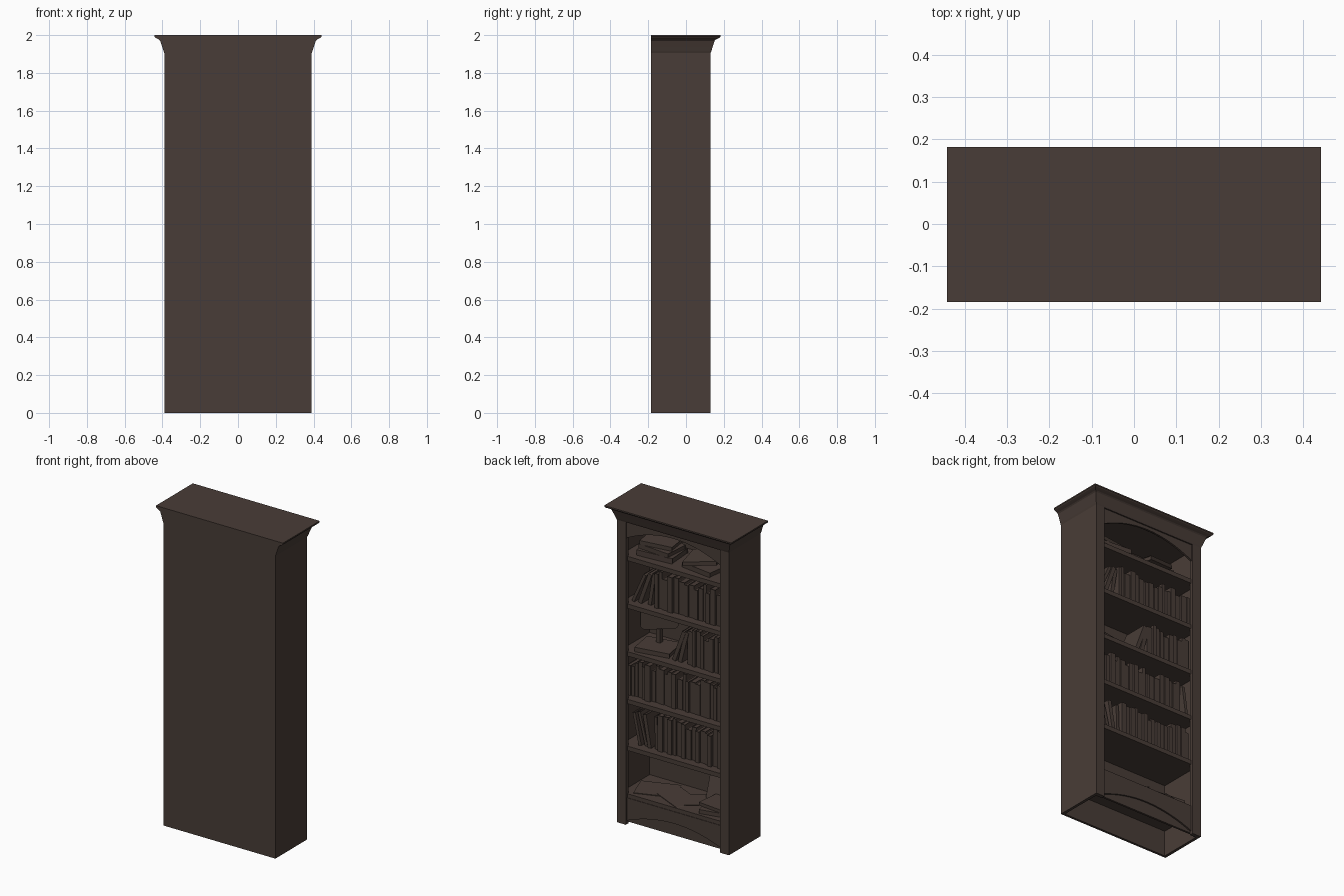
import bpy, bmesh, math, random
from mathutils import Matrix, Vector

if "Cube" in bpy.data.objects:
    bpy.data.objects.remove(bpy.data.objects["Cube"])

random.seed(4)
wood = bpy.data.materials.new("dark brown wood")
wood.diffuse_color = (0.066, 0.046, 0.038, 1)
wood.use_nodes = True
wood.node_tree.nodes["Principled BSDF"].inputs["Base Color"].default_value = wood.diffuse_color

W, BACK, FRONT = 0.39, -0.185, 0.13      # half width, closed side, open side
SHELVES = [0.19, 0.49, 0.785, 1.085, 1.385, 1.685]


def finish(bm, name):
    bmesh.ops.recalc_face_normals(bm, faces=bm.faces[:])
    me = bpy.data.meshes.new(name)
    bm.to_mesh(me)
    bm.free()
    me.materials.append(wood)
    ob = bpy.data.objects.new(name, me)
    bpy.context.collection.objects.link(ob)
    return ob


def box(name, x0, x1, y0, y1, z0, z1):
    bm = bmesh.new()
    m = Matrix.Translation(((x0 + x1) / 2, (y0 + y1) / 2, (z0 + z1) / 2))
    bmesh.ops.create_cube(bm, size=1, matrix=m @ Matrix.Diagonal((x1 - x0, y1 - y0, z1 - z0, 1)))
    return finish(bm, name)


def slab(name, pts, y0, y1):
    """Extrude an x-z outline from y0 to y1."""
    bm = bmesh.new()
    f = bm.faces.new([bm.verts.new((x, y0, z)) for x, z in pts])
    ext = bmesh.ops.extrude_face_region(bm, geom=[f])
    vs = [v for v in ext["geom"] if isinstance(v, bmesh.types.BMVert)]
    bmesh.ops.translate(bm, verts=vs, vec=(0, y1 - y0, 0))
    return finish(bm, name)


def arch(half, z_end, z_mid, z_top, n=16):
    """Outline of a rail with an arched lower edge."""
    low = []
    for i in range(n + 1):
        t = -1 + 2 * i / n
        low.append((half * t, z_end + (z_mid - z_end) * (1 - t * t)))
    return low + [(half, z_top), (-half, z_top)]


# --- carcass ---
box("back_panel", -W, W, BACK, BACK + 0.015, 0, 1.91)
for s, side in ((1, "right"), (-1, "left")):
    a, b = sorted((s * W, s * (W - 0.018)))
    box(side + "_wall", a, b, BACK, FRONT, 0, 1.91)
    a, b = sorted((s * W, s * (W - 0.062)))
    box(side + "_stile", a, b, FRONT - 0.025, FRONT, 0, 1.91)
for i, z in enumerate(SHELVES):
    box("shelf_%d" % (i + 1), -0.373, 0.373, BACK + 0.01, FRONT - 0.015, z - 0.028, z)

# --- arched top rail and base ---
slab("top_valance", arch(0.335, 1.80, 1.885, 1.91), FRONT - 0.02, FRONT - 0.008)
slab("inner_valance", arch(0.335, 1.835, 1.895, 1.91), FRONT - 0.035, FRONT - 0.02)
box("base_panel", -0.335, 0.335, FRONT - 0.035, FRONT - 0.022, 0.012, 0.18)
slab("base_apron", arch(0.335, 0.02, 0.09, 0.165), FRONT - 0.025, FRONT - 0.012)

# --- crown moulding, flush at the closed side ---
bm = bmesh.new()
profile = [(0, 1.905), (0.004, 1.915), (0.012, 1.94), (0.022, 1.97), (0.028, 1.976),
           (0.036, 1.98), (0.047, 1.986), (0.052, 1.992), (0.052, 2.0)]
rings = []
for o, z in profile:
    rings.append([bm.verts.new(p) for p in (
        (-W - o, BACK, z), (W + o, BACK, z), (W + o, FRONT + o, z), (-W - o, FRONT + o, z))])
for r, q in zip(rings, rings[1:]):
    for i in range(4):
        j = (i + 1) % 4
        bm.faces.new((r[i], r[j], q[j], q[i]))
bm.faces.new(rings[0])
bm.faces.new(rings[-1])
finish(bm, "crown")


# --- books ---
def book(bm, m, th, depth, h):
    """Upright book: spine to +y, base at the origin, pages sunk between covers."""
    mat = m @ Matrix.Translation((0, 0, h / 2)) @ Matrix.Diagonal((th, depth, h, 1))
    vs = bmesh.ops.create_cube(bm, size=1, matrix=mat)["verts"]
    up = (m.to_3x3() @ Vector((0, 0, 1))).normalized()
    fs = {f for v in vs for f in v.link_faces}
    for f in fs:
        f.normal_update()
    ends = [f for f in fs if abs(f.normal.dot(up)) > 0.9]
    bmesh.ops.inset_individual(bm, faces=ends, thickness=0.003, depth=-0.004)


def upright(bm, x, z, th, h, lean=0):
    d = random.uniform(0.15, 0.18)
    y = 0.075 - random.uniform(0, 0.02) - d / 2
    lift = th / 2 * abs(math.sin(lean))
    book(bm, Matrix.Translation((x, y, z + lift)) @ Matrix.Rotation(lean, 4, 'Y'), th, d, h)


def row(name, z, start, end, leaning=()):
    """Fill a shelf from x=start down to x=end, plus (x, angle) leaning books."""
    bm = bmesh.new()
    for x, ang in leaning:
        upright(bm, x, z, random.uniform(0.018, 0.026), random.uniform(0.20, 0.225), math.radians(ang))
    x = start
    while x - end > 0.018:
        th = min(random.uniform(0.02, 0.038), x - end)
        upright(bm, x - th / 2, z, th, random.uniform(0.185, 0.235))
        x -= th + random.uniform(0.001, 0.004)
    finish(bm, name)


row("books_second_shelf", SHELVES[1], 0.15, -0.365, [(0.27, 12), (0.235, 14), (0.205, 10), (0.165, 2)])
row("books_third_shelf", SHELVES[2], 0.365, -0.29, [(-0.34, 8)])
row("books_fourth_shelf", SHELVES[3], -0.05, -0.365, [(0.04, -20), (0.00, -14)])
row("books_fifth_shelf", SHELVES[4], 0.17, -0.365, [(0.32, -24), (0.275, -20), (0.215, -9)])


def flat(name, items):
    """Lying books: (x, y, z, turn, tilt, thickness, width, length)."""
    bm = bmesh.new()
    for x, y, z, turn, tilt, th, wd, ln in items:
        m = (Matrix.Translation((x, y, z + th / 2)) @ Matrix.Rotation(math.radians(turn), 4, 'Z')
             @ Matrix.Rotation(math.radians(90 + tilt), 4, 'Y') @ Matrix.Translation((0, 0, -ln / 2)))
        book(bm, m, th, wd, ln)
    finish(bm, name)


T = SHELVES[5]
flat("top_shelf_book_stack", [(0.18, -0.02, T, 4, 0, 0.035, 0.17, 0.24),
                              (0.18, -0.02, T + 0.036, -5, 0, 0.028, 0.16, 0.22),
                              (0.19, -0.03, T + 0.065, 8, 0, 0.025, 0.15, 0.21)])
flat("top_shelf_tilted_book", [(-0.13, -0.02, T, -8, 0, 0.03, 0.18, 0.22),
                               (-0.12, -0.02, T + 0.05, 15, 10, 0.025, 0.19, 0.21)])
flat("fourth_shelf_flat_book", [(0.20, -0.01, SHELVES[3], 10, 0, 0.028, 0.17, 0.22)])
B = SHELVES[0]
flat("bottom_shelf_sheets", [(0.22, -0.03, B, 20, 0, 0.004, 0.17, 0.24),
                             (0.05, 0.0, B + 0.003, -25, 0, 0.004, 0.16, 0.22),
                             (-0.08, -0.05, B + 0.006, 35, 0, 0.004, 0.15, 0.21)])
flat("bottom_shelf_books", [(-0.24, 0.0, B, 12, 0, 0.025, 0.16, 0.2),
                            (-0.23, -0.01, B + 0.026, -6, 0, 0.02, 0.15, 0.19)])
# book leaning on the back panel
bm = bmesh.new()
book(bm, Matrix.Translation((-0.2, -0.09, B)) @ Matrix.Rotation(math.radians(18), 4, 'X'), 0.24, 0.02, 0.17)
finish(bm, "bottom_shelf_leaning_book")

# --- rounded plaque on a small stand ---
pts = []
for cx, cz, a0 in ((0.08, 0.04, 0), (-0.08, 0.04, 90), (-0.08, -0.04, 180), (0.08, -0.04, 270)):
    for k in range(5):
        a = math.radians(a0 + k * 22.5)
        pts.append((cx + 0.03 * math.cos(a), cz + 0.03 * math.sin(a)))
plaque = slab("rounded_plaque", pts, -0.008, 0.008)
plaque.location = (0.22, -0.05, 1.265)
plaque.rotation_euler = (0, 0, math.radians(38))
box("plaque_stand", 0.205, 0.235, -0.065, -0.035, SHELVES[3] + 0.028, 1.2)
